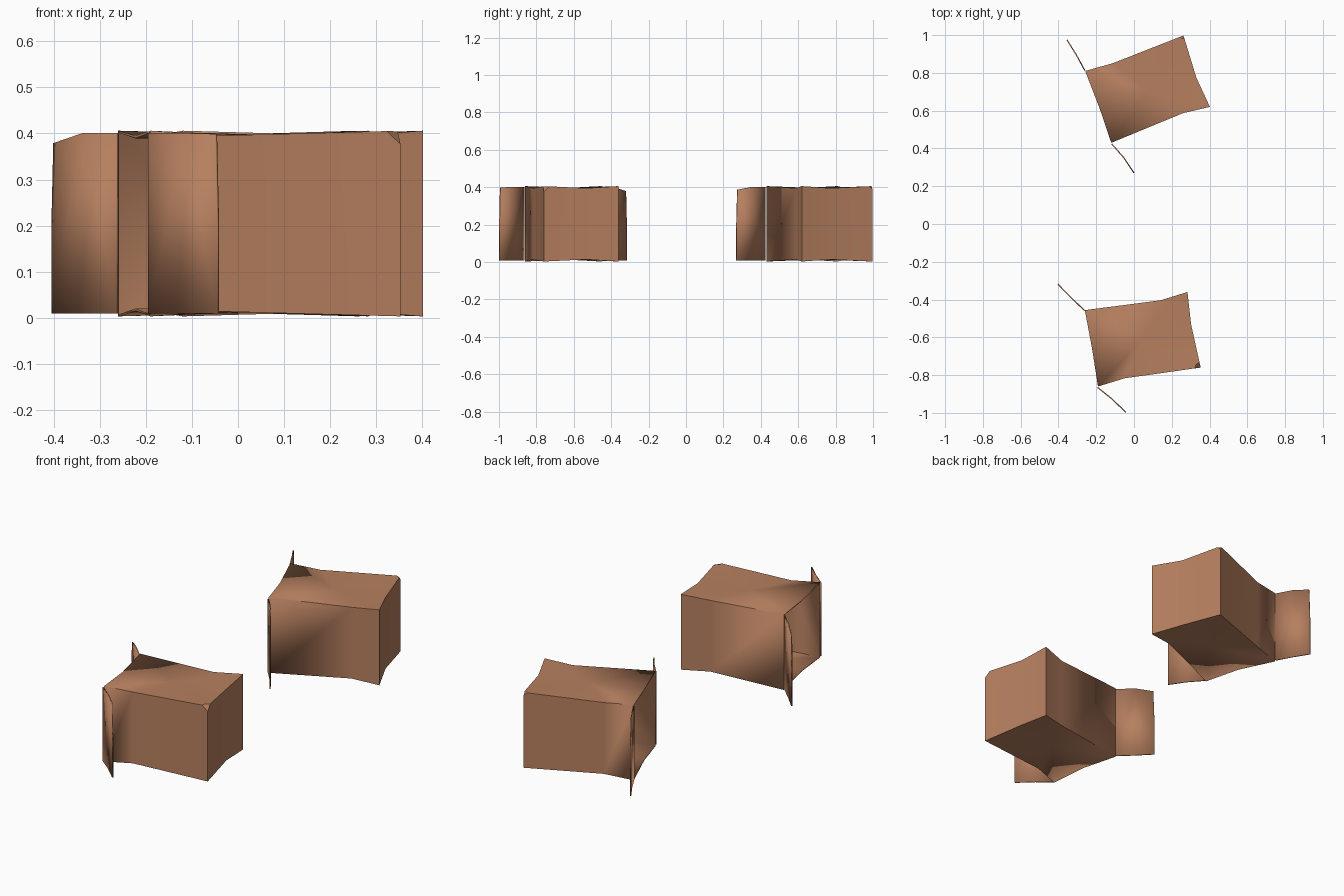
import bpy, bmesh
from mathutils import Vector

if "Cube" in bpy.data.objects:
    bpy.data.objects.remove(bpy.data.objects["Cube"])

card = bpy.data.materials.new("brown_cardboard")
card.diffuse_color = (0.47, 0.215, 0.115, 1)
card.use_nodes = True
card.node_tree.nodes["Principled BSDF"].inputs["Base Color"].default_value = card.diffuse_color
T = 0.006  # cardboard thickness
Z0, Z1, DENT = 0.003, 0.406, 0.011


def finish(name, bm, offset):
    """Turn a sheet into a thin cardboard object."""
    me = bpy.data.meshes.new(name)
    bm.to_mesh(me)
    bm.free()
    me.materials.append(card)
    ob = bpy.data.objects.new(name, me)
    bpy.context.collection.objects.link(ob)
    m = ob.modifiers.new("thickness", 'SOLIDIFY')
    m.thickness, m.offset = T, offset
    bpy.context.view_layer.objects.active = ob
    ob.select_set(True)
    bpy.ops.object.shade_smooth_by_angle(angle=0.5)
    ob.select_set(False)


def box(name, plan, crushed, crush):
    """Plan alternates corner, dented middle; the last side is left open."""
    bm = bmesh.new()
    n = len(plan)
    low, high = [], []
    for i, (x, y) in enumerate(plan):
        d = DENT if i % 2 else 0
        low.append(bm.verts.new((x, y, Z0 + d)))
        high.append(bm.verts.new((x, y, Z1 - d)))
    for i in range(n - 2):
        bm.faces.new((low[i], low[i + 1], high[i + 1], high[i]))
    # top and bottom panels fan from a slightly sagging centre
    for ring, z in ((low, Z0 + DENT), (high, Z1 - DENT)):
        c = sum((v.co for v in ring), Vector()) / n
        cv = bm.verts.new((c.x, c.y, z))
        for i in range(n):
            bm.faces.new((ring[i], ring[(i + 1) % n], cv))
    bmesh.ops.recalc_face_normals(bm, faces=bm.faces)
    # make sure the shell faces outwards
    if max(bm.faces, key=lambda f: f.calc_center_median().z).normal.z < 0:
        bmesh.ops.reverse_faces(bm, faces=bm.faces)
    # crushed top corner
    bmesh.ops.bevel(bm, geom=[high[crushed]], offset=crush, segments=1,
                    profile=0.5, affect='VERTICES')
    finish(name, bm, -1)


def flap(name, hinge, mid, tip, chamfer):
    """Open door flap, slightly bent, with a worn outer top corner."""
    bm = bmesh.new()
    zb, zt = 0.009, 0.401
    h, m, t = (Vector(p) for p in (hinge, mid, tip))
    top_tip = t + (m - t) * 0.06
    V = lambda p, z: bm.verts.new((p.x, p.y, z))
    mb, mt = V(m, zb), V(m, zt)
    bm.faces.new((V(h, zb), mb, mt, V(h, zt)))
    bm.faces.new((mb, V(t, zb), V(t, 0.2), V(top_tip, zt - chamfer), mt))
    finish(name, bm, 0)


# rear box
box("rear_box_shell",
    [(-0.12, 0.43), (0.26, 0.587), (0.402, 0.62), (0.33, 0.775),
     (0.262, 0.998), (-0.11, 0.852), (-0.258, 0.81), (-0.182, 0.612)], 4, 0.018)
flap("rear_box_back_flap", (-0.26, 0.812), (-0.305, 0.895), (-0.355, 0.975), 0.012)
flap("rear_box_front_flap", (-0.118, 0.424), (-0.053, 0.35), (0.0, 0.27), 0.014)

# front box
box("front_box_shell",
    [(-0.19, -0.86), (-0.05, -0.817), (0.353, -0.76), (0.302, -0.53),
     (0.283, -0.36), (0.14, -0.404), (-0.26, -0.456), (-0.222, -0.66)], 2, 0.03)
flap("front_box_back_flap", (-0.262, -0.458), (-0.335, -0.388), (-0.403, -0.318), 0.022)
flap("front_box_front_flap", (-0.193, -0.865), (-0.118, -0.925), (-0.043, -0.997), 0.002)
